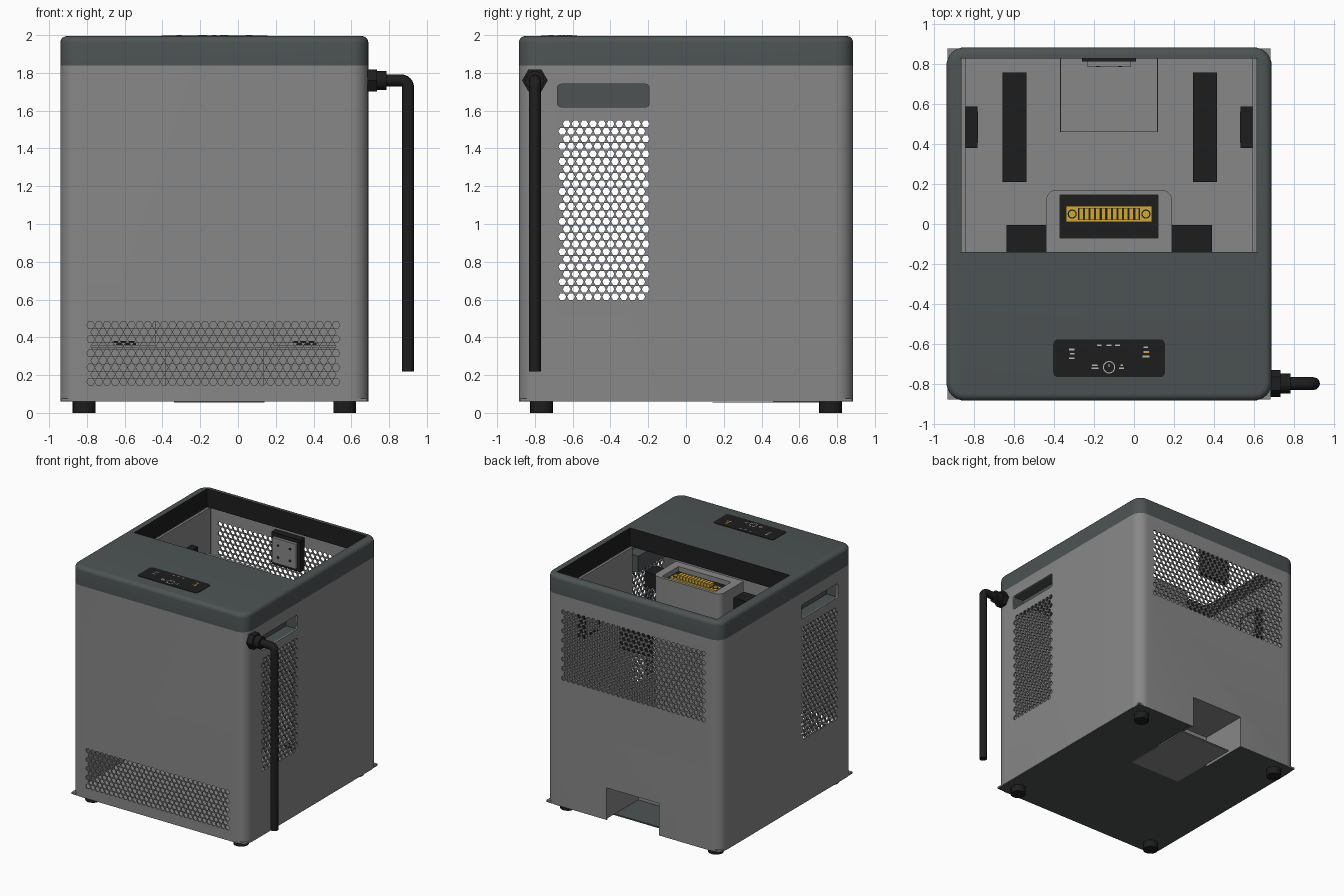
import bpy, bmesh, math
from mathutils import Matrix, Vector

if "Cube" in bpy.data.objects:
    bpy.data.objects.remove(bpy.data.objects["Cube"])

X0, X1, Y0, Y1 = -0.94, 0.69, -0.885, 0.885      # outer footprint
CX = (X0 + X1) / 2


def material(name, rgb):
    m = bpy.data.materials.new(name)
    m.diffuse_color = (*rgb, 1)
    m.use_nodes = True
    m.node_tree.nodes["Principled BSDF"].inputs["Base Color"].default_value = m.diffuse_color
    return m


GREY = material("mid_grey", (0.245, 0.245, 0.245))
SLATE = material("dark_slate", (0.074, 0.086, 0.087))
BLACK = material("black", (0.0125, 0.0125, 0.0125))
GOLD = material("gold", (0.65, 0.40, 0.035))
PALE = material("pale_grey", (0.5, 0.5, 0.5))


def finish(name, bm, *mats):
    bmesh.ops.recalc_face_normals(bm, faces=bm.faces)
    me = bpy.data.meshes.new(name)
    bm.to_mesh(me)
    bm.free()
    ob = bpy.data.objects.new(name, me)
    bpy.context.collection.objects.link(ob)
    for m in mats:
        me.materials.append(m)
    return ob


def smooth(ob, angle=35):
    bpy.ops.object.select_all(action='DESELECT')
    ob.select_set(True)
    bpy.context.view_layer.objects.active = ob
    bpy.ops.object.shade_smooth_by_angle(angle=math.radians(angle))


def add_box(bm, x0, x1, y0, y1, z0, z1):
    size = Matrix.Diagonal((x1 - x0, y1 - y0, z1 - z0, 1))
    mid = Matrix.Translation(((x0 + x1) / 2, (y0 + y1) / 2, (z0 + z1) / 2))
    return bmesh.ops.create_cube(bm, size=1, matrix=mid @ size)


def boxes(name, mat, *dims):
    bm = bmesh.new()
    for d in dims:
        add_box(bm, *d)
    return finish(name, bm, mat)


def add_cyl(bm, centre, axis, r, length, n):
    rot = Vector(axis).to_track_quat('Z', 'Y').to_matrix().to_4x4()
    bmesh.ops.create_cone(bm, cap_ends=True, segments=n, radius1=r, radius2=r,
                          depth=length, matrix=Matrix.Translation(centre) @ rot)


def rounded(name, mat, dims, r, top=0.0, pick=lambda v: True):
    """Box with rounded upright corners and optionally a rounded top rim."""
    bm = bmesh.new()
    add_box(bm, *dims)
    up = [e for e in bm.edges if abs(e.verts[0].co.z - e.verts[1].co.z) > 1e-4
          and pick(e.verts[0].co)]
    bmesh.ops.bevel(bm, geom=up, offset=r, segments=8, profile=0.5, affect='EDGES')
    if top:
        rim = [e for e in bm.edges if all(v.co.z > dims[5] - 1e-4 for v in e.verts)]
        bmesh.ops.bevel(bm, geom=rim, offset=top, segments=5, profile=0.5, affect='EDGES')
    return finish(name, bm, mat)


def cut(ob, cutter):
    mod = ob.modifiers.new("cut", 'BOOLEAN')
    mod.operation, mod.solver, mod.object = 'DIFFERENCE', 'MANIFOLD', cutter
    bpy.context.view_layer.objects.active = ob
    bpy.ops.object.modifier_apply(modifier=mod.name)
    cutter.hide_render = True
    cutter.hide_set(True)


# ---- housing: rounded tube wall with hexagonal vents, grips and a rear port
housing = rounded("housing", GREY, (X0, X1, Y0, Y1, 0.06, 1.84), 0.09)
T = 0.012
cut(housing, rounded("housing_core", GREY, (X0 + T, X1 - T, Y0 + T, Y1 - T, 0, 1.9), 0.08))


def vents(bm, origin, along, normal, pitch, cols, row, rows, drop=1):
    along = Vector(along)
    for j in range(rows):
        for i in range(cols - drop * (j % 2)):
            p = Vector(origin) + along * pitch * (i + 0.5 * (j % 2)) + Vector((0, 0, row * j))
            rot = Matrix((along, Vector((0, 0, 1)), Vector(normal))).transposed().to_4x4()
            spin = Matrix.Rotation(math.pi / 6, 4, 'Z')
            bmesh.ops.create_cone(bm, cap_ends=True, segments=6, radius1=0.0205, radius2=0.0205,
                                  depth=0.08, matrix=Matrix.Translation(p) @ rot @ spin)


bm = bmesh.new()
vents(bm, (-0.78, Y0 + T / 2, 0.165), (1, 0, 0), (0, -1, 0), 0.0433, 31, 0.0375, 9)
vents(bm, (-0.78, Y1 - T / 2, 1.145), (1, 0, 0), (0, -1, 0), 0.0465, 29, 0.0398, 15)
for x, s in ((X0 + T / 2, -1), (X1 - T / 2, 1)):
    vents(bm, (x, -0.655, 0.615), (0, 1, 0), (s, 0, 0), 0.0465, 10, 0.0398, 24, drop=0)
    grip = add_box(bm, x - 0.06, x + 0.06, -0.68, -0.195, 1.62, 1.74)["verts"]
    ends = {e for v in grip for e in v.link_edges
            if abs(e.verts[0].co.x - e.verts[1].co.x) > 0.05}
    bmesh.ops.bevel(bm, geom=list(ends), offset=0.018, segments=4, profile=0.5, affect='EDGES')
add_box(bm, -0.37, 0.12, 0.8, 0.95, 0, 0.33)
cut(housing, finish("vent_cutter", bm))
smooth(housing)

# ---- side grip pockets
for side, a, b in (("left", X0 + 0.005, X0 + 0.11), ("right", X1 - 0.11, X1 - 0.005)):
    w = b if side == "left" else a
    boxes(side + "_grip_pocket", SLATE,
          (a, b, -0.69, -0.185, 1.74, 1.75), (a, b, -0.69, -0.185, 1.61, 1.62),
          (a, b, -0.69, -0.68, 1.62, 1.74), (a, b, -0.195, -0.185, 1.62, 1.74),
          (w - 0.005, w + 0.005, -0.69, -0.185, 1.61, 1.75))

# ---- lid frame with a black-lined opening
OX0, OX1, OY0, OY1 = -0.87, 0.62, -0.14, 0.83
lid = rounded("lid", SLATE, (X0, X1, Y0, Y1, 1.84, 1.995), 0.09, 0.035)
lid.data.materials.append(BLACK)
cut(lid, boxes("lid_cutter", SLATE, (OX0, OX1, OY0, OY1, 1.7, 2.1)))
for f in lid.data.polygons:
    c = f.center
    inside = OX0 - 0.01 < c.x < OX1 + 0.01 and OY0 - 0.01 < c.y < OY1 + 0.01
    f.material_index = 1 if (abs(f.normal.z) < 0.1 and inside) else 0
smooth(lid)

# ---- square base, underside, cable tray and feet
I = 0.006
base = boxes("base_plate", GREY, (X0 + I, X1 - I, Y0 + I, Y1 - I, 0.066, 0.076))
under = boxes("underside", SLATE, (X0 + I, X1 - I, Y0 + I, Y1 - I, 0.059, 0.066))
port = boxes("port_cutter", GREY, (-0.37, 0.15, 0.46, 0.95, 0, 0.2))
cut(base, port)
cut(under, port)
boxes("cable_tray", GREY, (-0.34, 0.14, 0.14, 0.77, 0.0545, 0.0585))
boxes("cable_tray_top", SLATE, (-0.34, 0.14, 0.46, 0.77, 0.0585, 0.066))
bm = bmesh.new()
for x in (CX - 0.69, CX + 0.69):
    for y in (-0.765, 0.765):
        add_cyl(bm, (x, y, 0.03), (0, 0, 1), 0.06, 0.06, 24)
smooth(finish("feet", bm, BLACK))

# ---- rear cable port walls, bay floor and bay liners
boxes("port_walls", GREY, (-0.385, -0.37, 0.445, 0.873, 0.07, 0.345),
      (0.12, 0.135, 0.445, 0.873, 0.07, 0.345), (-0.37, 0.12, 0.445, 0.46, 0.07, 0.345),
      (-0.37, 0.12, 0.46, 0.873, 0.33, 0.345))
boxes("bay_floor", GREY, (-0.90, 0.65, -0.14, 0.83, 0.345, 0.36))
boxes("bay_liners", GREY, (-0.865, -0.845, -0.14, 0.85, 0.36, 1.84),
      (0.595, 0.615, -0.14, 0.85, 0.36, 1.84))
boxes("floor_strips", BLACK, (-0.66, -0.54, 0.21, 0.76, 0.36, 0.38),
      (0.295, 0.415, 0.21, 0.76, 0.36, 0.38))
p, q, s = (-0.37, 0.12), (0.46, 0.83), 0.004
boxes("hatch_seam", BLACK, (p[0], p[0] + s, *q, 0.36, 0.363), (p[1] - s, p[1], *q, 0.36, 0.363),
      (*p, q[0], q[0] + s, 0.36, 0.363))

# ---- cushioned guide pads on the bay walls
boxes("guide_pads", BLACK, (-0.845, -0.785, 0.38, 0.59, 1.36, 1.62),
      (0.535, 0.595, 0.38, 0.59, 1.36, 1.62), (-0.26, 0.01, 0.815, 0.873, 1.53, 1.80))
boxes("guide_plates", GREY, (-0.79, -0.782, 0.405, 0.565, 1.39, 1.59),
      (0.532, 0.54, 0.405, 0.565, 1.39, 1.59), (-0.235, -0.015, 0.79, 0.815, 1.56, 1.77))
bm = bmesh.new()
for x in (-0.18, -0.07):
    for z in (1.615, 1.715):
        add_cyl(bm, (x, 0.789, z), (0, 1, 0), 0.01, 0.006, 12)
finish("guide_screws", bm, BLACK)

# ---- connector tower with brackets and gold terminal
Z = 1.83
tower = rounded("connector_tower", GREY, (-0.44, 0.19, -0.14, 0.17, 0.36, Z), 0.05,
                pick=lambda v: v.y > 0)
cut(tower, boxes("tower_cutter", GREY, (-0.37, 0.12, -0.07, 0.145, Z - 0.06, 2.0)))
smooth(tower)
boxes("connector_seat", BLACK, (-0.37, 0.12, -0.07, 0.145, Z - 0.07, Z - 0.04))
boxes("tower_brackets", BLACK, (-0.64, -0.44, -0.14, -0.005, 1.62, 1.74),
      (0.19, 0.39, -0.14, -0.005, 1.62, 1.74))
boxes("terminal_base", GOLD, (-0.34, 0.09, 0.01, 0.09, Z - 0.04, Z - 0.02))
boxes("terminal_slot", BLACK, (-0.28, 0.03, 0.02, 0.08, Z - 0.02, Z - 0.017))
boxes("terminal_fins", GOLD, *[(CX - 0.151 + 0.028 * i, CX - 0.129 + 0.028 * i,
                                0.02, 0.08, Z - 0.02, Z + 0.01) for i in range(11)])
for name, mat, r, z1 in (("terminal_pin_rings", BLACK, 0.023, 0.003),
                         ("terminal_pins", GOLD, 0.017, 0.008)):
    bm = bmesh.new()
    for x in (-0.31, 0.06):
        add_cyl(bm, (x, 0.05, Z - 0.02 + z1 / 2), (0, 0, 1), r, z1, 16)
    smooth(finish(name, bm, mat))

# ---- control panel with simple indicator marks
rounded("control_panel", BLACK, (-0.405, 0.155, -0.768, -0.578, 1.99, 1.999), 0.025)
marks = [(x, x + w, y, y + 0.008, 1.995, 2.0) for x, y, w in (
    (-0.325, -0.633, 0.028), (-0.32, -0.655, 0.022), (-0.325, -0.677, 0.028),
    (-0.185, -0.612, 0.022), (-0.137, -0.612, 0.024), (-0.095, -0.612, 0.026),
    (0.047, -0.622, 0.022), (0.042, -0.668, 0.036),
    (-0.21, -0.712, 0.028), (-0.212, -0.728, 0.034), (-0.068, -0.712, 0.014), (-0.075, -0.728, 0.026))]
boxes("panel_marks", PALE, *marks)
boxes("panel_light", GOLD, (0.047, 0.074, -0.647, -0.637, 1.995, 2.0))
bm = bmesh.new()
add_box(bm, CX - 0.002, CX + 0.002, -0.718, -0.701, 1.995, 2.0)
rings = [[bm.verts.new((CX + r * math.cos(i * math.pi / 12), -0.718 + r * math.sin(i * math.pi / 12), 2.0))
          for i in range(24)] for r in (0.026, 0.031)]
for i in range(24):
    k = (i + 1) % 24
    bm.faces.new((rings[0][i], rings[1][i], rings[1][k], rings[0][k]))
finish("power_button_ring", bm, PALE)

# ---- side antenna: hex nut, collar and bent rod
AY, AZ = -0.80, 1.76
bm = bmesh.new()
add_cyl(bm, (0.71, AY, AZ), (1, 0, 0), 0.068, 0.05, 6)
bmesh.ops.rotate(bm, verts=bm.verts, cent=(0.71, AY, AZ), matrix=Matrix.Rotation(math.pi / 6, 3, 'X'))
finish("antenna_nut", bm, BLACK)
bm = bmesh.new()
add_cyl(bm, (0.755, AY, AZ), (1, 0, 0), 0.05, 0.06, 24)
smooth(finish("antenna_collar", bm, BLACK))
cu = bpy.data.curves.new("antenna_rod", 'CURVE')
cu.dimensions, cu.bevel_depth, cu.bevel_resolution, cu.use_fill_caps = '3D', 0.032, 4, True
R = 0.036
path = [(0.75, AZ)] + [(0.90 - R + R * math.sin(a), AZ - R + R * math.cos(a))
                       for a in (i * math.pi / 12 for i in range(7))] + [(0.90, 0.22)]
sp = cu.splines.new('POLY')
sp.points.add(len(path) - 1)
for pt, (x, z) in zip(sp.points, path):
    pt.co = (x, AY, z, 1)
cu.materials.append(BLACK)
rod = bpy.data.objects.new("antenna_rod", cu)
bpy.context.collection.objects.link(rod)
